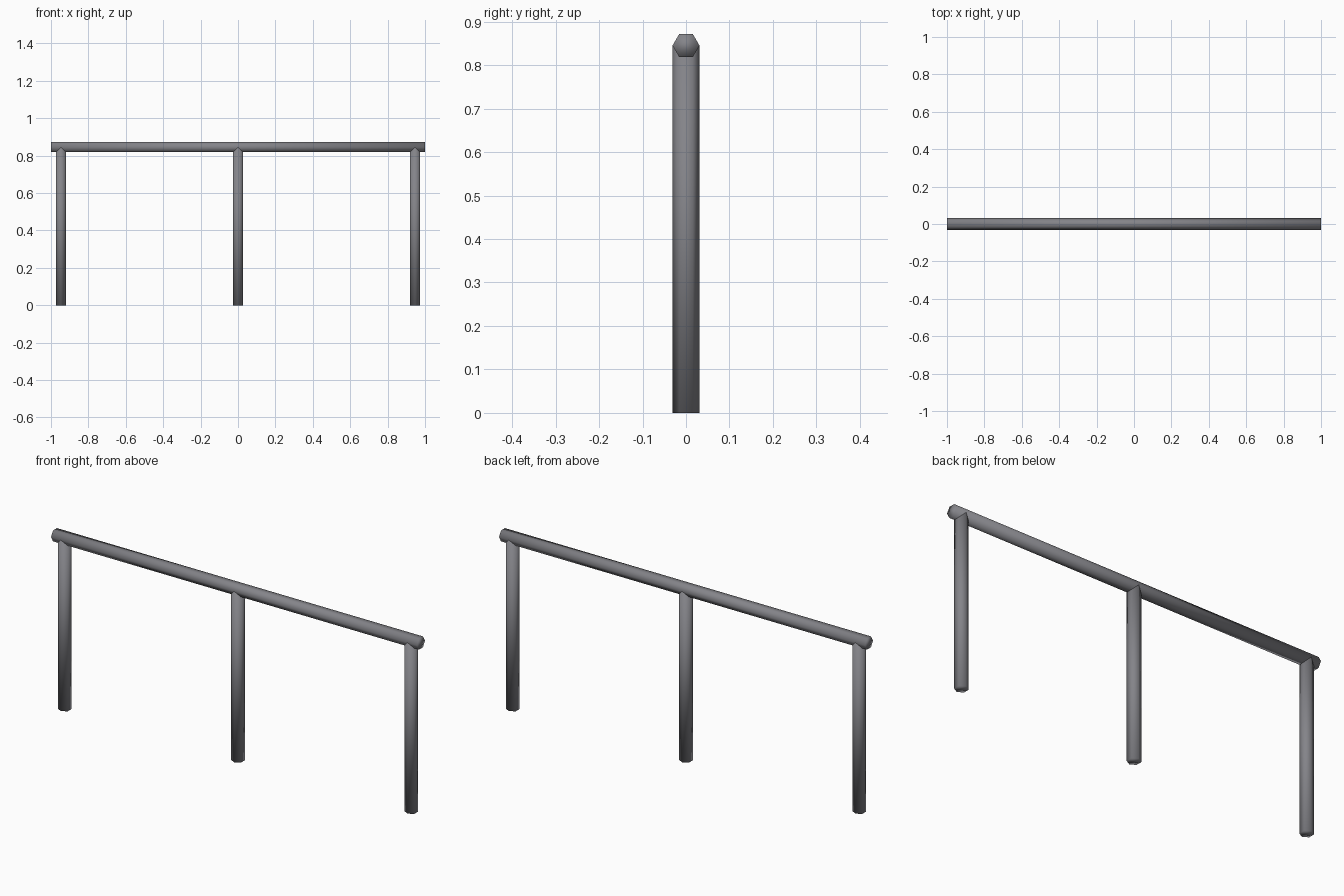
import bpy
import math

if "Cube" in bpy.data.objects:
    bpy.data.objects.remove(bpy.data.objects["Cube"])

R = 0.031          # hexagon corner radius
RAIL_Z = 0.845     # rail axis height

grey = bpy.data.materials.new("steel grey")
grey.diffuse_color = (0.23, 0.23, 0.25, 1)
grey.use_nodes = True
grey.node_tree.nodes["Principled BSDF"].inputs["Base Color"].default_value = grey.diffuse_color


def hex_tube(name, length, location, rotation):
    """Capped six-sided tube with soft shading."""
    bpy.ops.mesh.primitive_cylinder_add(vertices=6, radius=R, depth=length,
                                        end_fill_type='NGON',
                                        location=location, rotation=rotation)
    tube = bpy.context.object
    tube.name = name
    tube.data.materials.append(grey)
    bpy.ops.object.shade_smooth()
    return tube


# Top rail, corners pointing to front and back
hex_tube("top_rail", 2.0, (0, 0, RAIL_Z), (0, math.pi / 2, 0))

# Three upright posts ending inside the rail
for name, x in (("left_post", -0.947), ("middle_post", 0), ("right_post", 0.947)):
    hex_tube(name, RAIL_Z, (x, 0, RAIL_Z / 2), (0, 0, 0))
